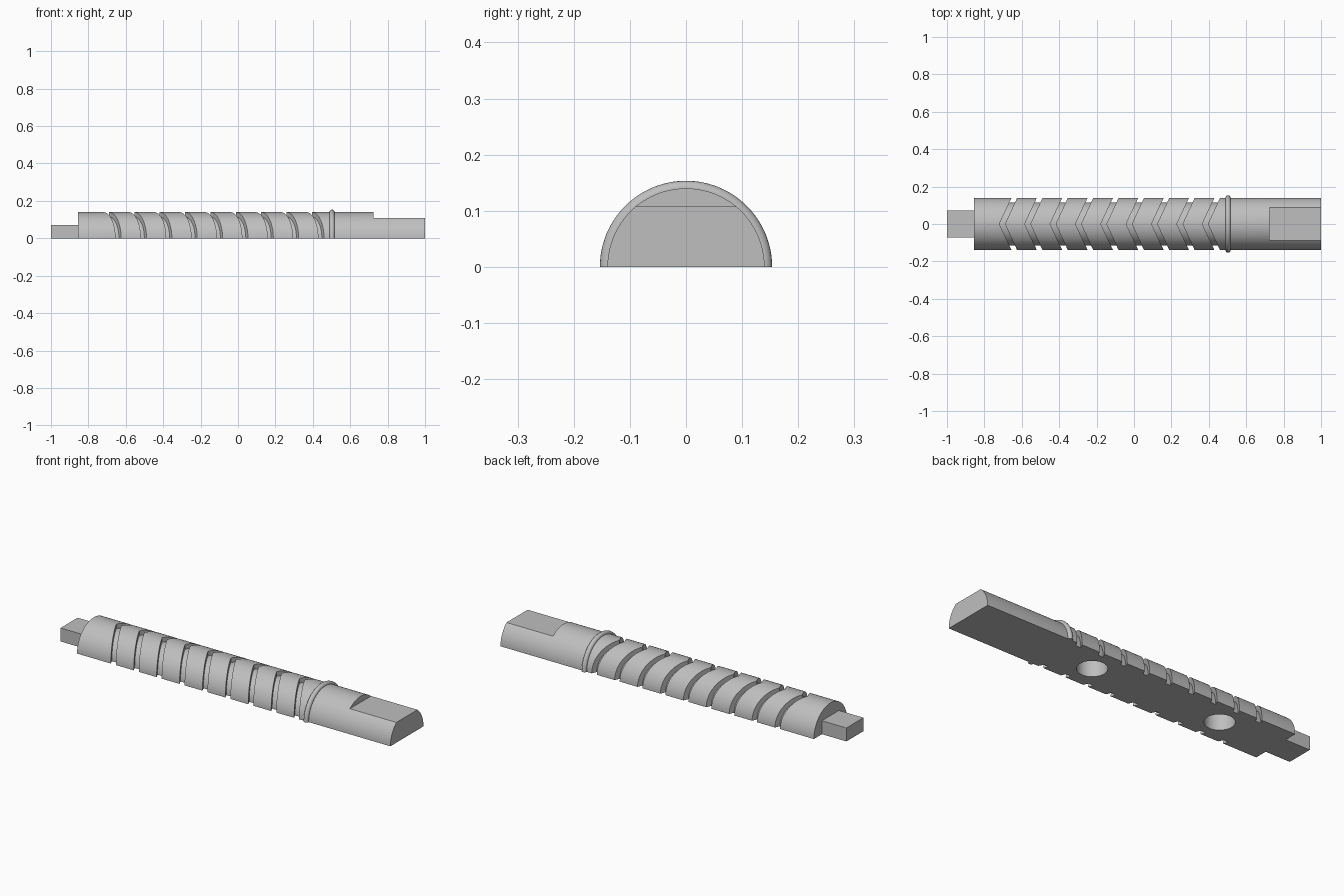
import bpy, bmesh, math

cube = bpy.data.objects.get("Cube")
if cube:
    bpy.data.objects.remove(cube, do_unlink=True)

grey = bpy.data.materials.new("plain grey")
grey.use_nodes = True
grey.diffuse_color = (0.52, 0.52, 0.52, 1)
grey.node_tree.nodes["Principled BSDF"].inputs["Base Color"].default_value = grey.diffuse_color

R = 0.14            # body radius
BODY_START = -0.855


def skin(bm, rings):
    """Join equal-length closed sections into a capped solid."""
    loops = [[bm.verts.new(p) for p in ring] for ring in rings]
    n = len(loops[0])
    for a, b in zip(loops, loops[1:]):
        for i in range(n):
            bm.faces.new((a[i], a[(i + 1) % n], b[(i + 1) % n], b[i]))
    bm.faces.new(loops[0])
    bm.faces.new(loops[-1][::-1])


def box(bm, x0, x1, y, z0, z1):
    skin(bm, [[(x, -y, z0), (x, y, z0), (x, y, z1), (x, -y, z1)] for x in (x0, x1)])


def finish(name, bm):
    bmesh.ops.recalc_face_normals(bm, faces=bm.faces)
    mesh = bpy.data.meshes.new(name)
    bm.to_mesh(mesh)
    bm.free()
    mesh.materials.append(grey)
    obj = bpy.data.objects.new(name, mesh)
    bpy.context.collection.objects.link(obj)
    return obj


def smooth(obj):
    bpy.ops.object.select_all(action='DESELECT')
    obj.select_set(True)
    bpy.context.view_layer.objects.active = obj
    bpy.ops.object.shade_smooth_by_angle(angle=math.radians(30))


# Half-round body
bm = bmesh.new()
arc = [math.pi * i / 64 for i in range(65)]
skin(bm, [[(x, R * math.cos(a), R * math.sin(a)) for a in arc] for x in (BODY_START, 1)])
body = finish("half_round_body", bm)

# Cutter: chevron grooves, end flat and two blind holes underneath
bm = bmesh.new()
for g in range(9):
    apex = -0.72 + g * 0.1356
    sections = []
    for i in range(65):
        a = -0.12 + (math.pi + 0.24) * i / 64
        section = []
        for r, dx in ((0.115, 0), (0.165, 0), (0.165, 0.03), (0.115, 0.03)):
            y = r * math.cos(a)
            section.append((apex + dx + 0.466 * abs(y), y, r * math.sin(a)))
        sections.append(section)
    skin(bm, sections)
box(bm, 0.725, 1.1, 0.2, 0.108, 0.2)
for x in (-0.516, 0.253):
    skin(bm, [[(x + 0.073 * math.cos(math.tau * i / 48),
                0.073 * math.sin(math.tau * i / 48), z) for i in range(48)]
              for z in (-0.05, 0.085)])
cutter = finish("groove_cutter", bm)
cutter.hide_render = True

cut = body.modifiers.new("cuts", 'BOOLEAN')
cut.operation = 'DIFFERENCE'
cut.solver = 'EXACT'
cut.object = cutter
bpy.context.view_layer.update()
graph = bpy.context.evaluated_depsgraph_get()
carved = bpy.data.meshes.new_from_object(body.evaluated_get(graph))
body.modifiers.clear()
body.data = carved
bpy.data.objects.remove(cutter, do_unlink=True)
smooth(body)

# Raised half ring
bm = bmesh.new()
skin(bm, [[(0.503 + 0.0135 * math.cos(t),
            (R + 0.0135 * math.sin(t)) * math.cos(a),
            (R + 0.0135 * math.sin(t)) * math.sin(a))
           for t in (math.tau * k / 16 for k in range(16))] for a in arc])
smooth(finish("raised_ring", bm))

# Square tang at the narrow end
bm = bmesh.new()
box(bm, -1, BODY_START, 0.072, 0, 0.072)
finish("tang", bm)
